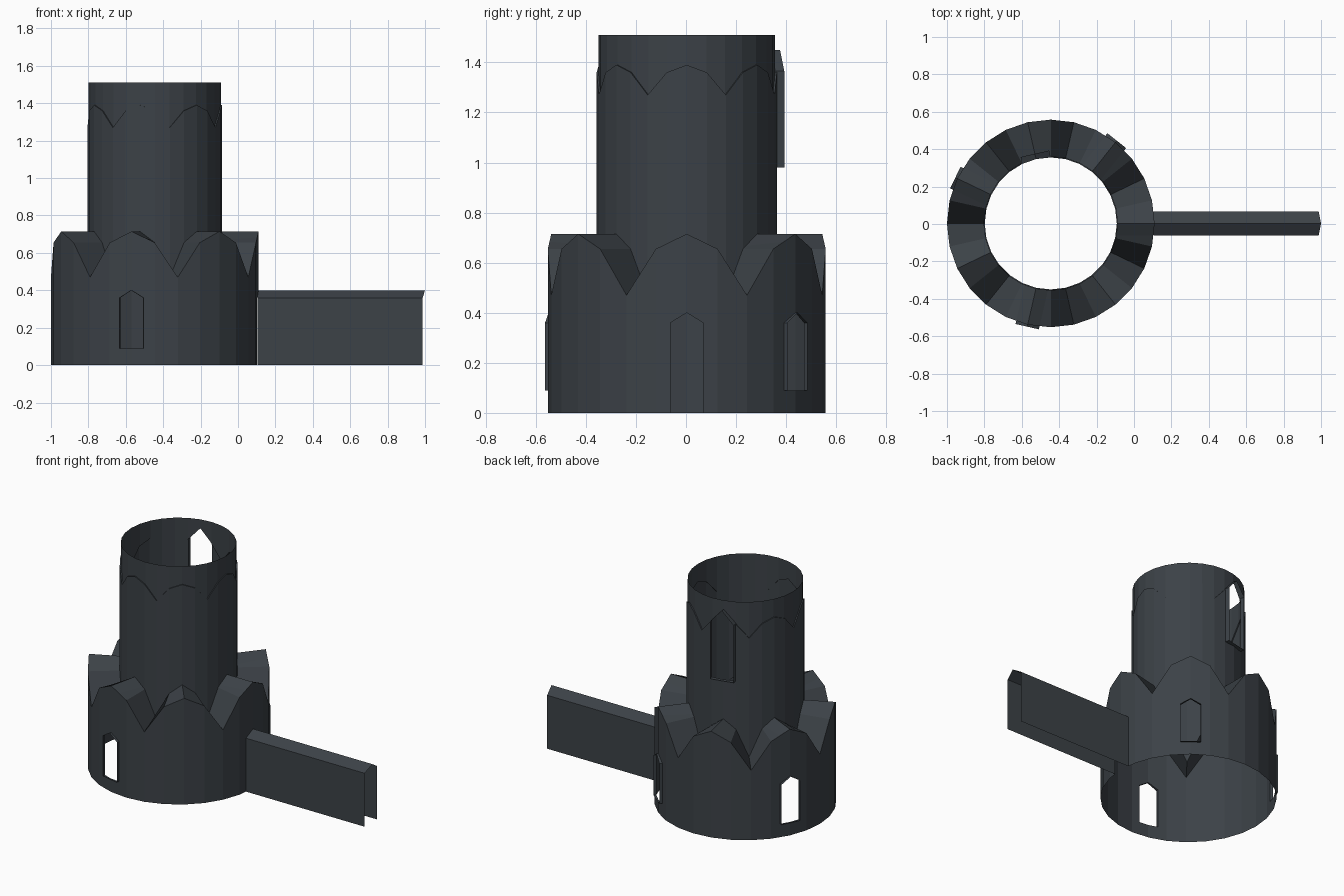
import bpy, bmesh, math
from mathutils import Vector

if "Cube" in bpy.data.objects:
    bpy.data.objects.remove(bpy.data.objects["Cube"])

CX, CY, N = -0.445, 0.003, 28          # tower axis and side count
STEP = 2 * math.pi / N
R_KEEP, R_TOWER, R_TOP = 0.555, 0.36, 0.353

stone = bpy.data.materials.new("dark_slate")
stone.diffuse_color = (0.045, 0.054, 0.063, 1)
stone.use_nodes = True
stone.node_tree.nodes["Principled BSDF"].inputs["Base Color"].default_value = stone.diffuse_color


def finish(bm, name):
    bmesh.ops.recalc_face_normals(bm, faces=bm.faces)
    mesh = bpy.data.meshes.new(name)
    bm.to_mesh(mesh)
    bm.free()
    mesh.materials.append(stone)
    obj = bpy.data.objects.new(name, mesh)
    bpy.context.collection.objects.link(obj)
    return obj


def scallop(peak, shoulder, valley):
    """Height of a wavy rim: seven pointed lobes of four sides each."""
    heights = (peak, shoulder, valley, shoulder)
    return lambda i: heights[i % 4]


def ring_wall(rings):
    """Open sheet through rings given as (radius, height by column)."""
    bm = bmesh.new()
    rows = [[bm.verts.new((CX + r * math.cos(i * STEP), CY + r * math.sin(i * STEP), h(i)))
             for i in range(N)] for r, h in rings]
    for low, high in zip(rows, rows[1:]):
        for i in range(N):
            j = (i + 1) % N
            bm.faces.new((low[i], low[j], high[j], high[i]))
    return bm


def cut_arch(bm, column, half, sill, eave, apex, depth=None):
    """Cut a pointed opening at a column; depth pulls its rim out to a flat frame."""
    a = column * STEP
    out = Vector((math.cos(a), math.sin(a), 0))
    side = Vector((-math.sin(a), math.cos(a), 0))
    up = Vector((0, 0, 1))
    axis = Vector((CX, CY, 0))
    slope = apex - eave
    planes = [(axis + side * half, side), (axis - side * half, -side),
              (axis + up * sill, -up),
              (axis + up * apex, (side * slope + up * half).normalized()),
              (axis + up * apex, (-side * slope + up * half).normalized())]

    def facing(p):
        v = p - axis
        v.z = 0
        return v.normalized().dot(out) > 0.95

    def inside(p, eps):
        return facing(p) and all((p - co).dot(no) < eps for co, no in planes)

    for co, no in planes:
        faces = [f for f in bm.faces if facing(f.calc_center_median())]
        geom = set(faces)
        for f in faces:
            geom.update(f.edges)
            geom.update(f.verts)
        bmesh.ops.bisect_plane(bm, geom=list(geom), dist=1e-5, plane_co=co, plane_no=no)
    doomed = [f for f in bm.faces if inside(f.calc_center_median(), 0)]
    bmesh.ops.delete(bm, geom=doomed, context='FACES')
    if depth:
        rim = [e for e in bm.edges if e.is_boundary
               and all(inside(v.co, 1e-3) for v in e.verts)]
        new = bmesh.ops.extrude_edge_only(bm, edges=rim)["geom"]
        for v in new:
            if isinstance(v, bmesh.types.BMVert):
                v.co += out * (depth - (v.co - axis).dot(out))


keep_rim = scallop(0.715, 0.655, 0.47)
tower_rim = scallop(1.39, 1.36, 1.27)

# Wide lower keep with wavy parapet, doorway and three windows
keep = ring_wall([(R_KEEP, lambda i: 0), (R_KEEP, keep_rim), (R_TOWER, keep_rim)])
cut_arch(keep, 0, 0.065, -0.05, 0.36, 0.40)
for col in (4, 12, 20):
    cut_arch(keep, col, 0.064, 0.09, 0.36, 0.40, 0.566)
finish(keep, "keep")

# Tall tower, slightly narrower above its wavy band, with one window
tower = ring_wall([(R_TOWER, keep_rim), (R_TOWER, tower_rim),
                   (R_TOP, tower_rim), (R_TOP, lambda i: 1.51)])
cut_arch(tower, 8, 0.078, 0.98, 1.365, 1.45, 0.382)
finish(tower, "tower")

# Covered walkway: side walls and gabled roof, open at the ends and below
walk = bmesh.new()
section = [(-0.065, 0, 0.103, 0.987), (-0.065, 0.36, 0.103, 0.987), (0, 0.40, 0.11, 1.0),
           (0.065, 0.36, 0.103, 0.987), (0.065, 0, 0.103, 0.987)]
pairs = [(walk.verts.new((x0, CY + y, z)), walk.verts.new((x1, CY + y, z)))
         for y, z, x0, x1 in section]
for (a, b), (c, d) in zip(pairs, pairs[1:]):
    walk.faces.new((a, b, d, c))
finish(walk, "walkway")
